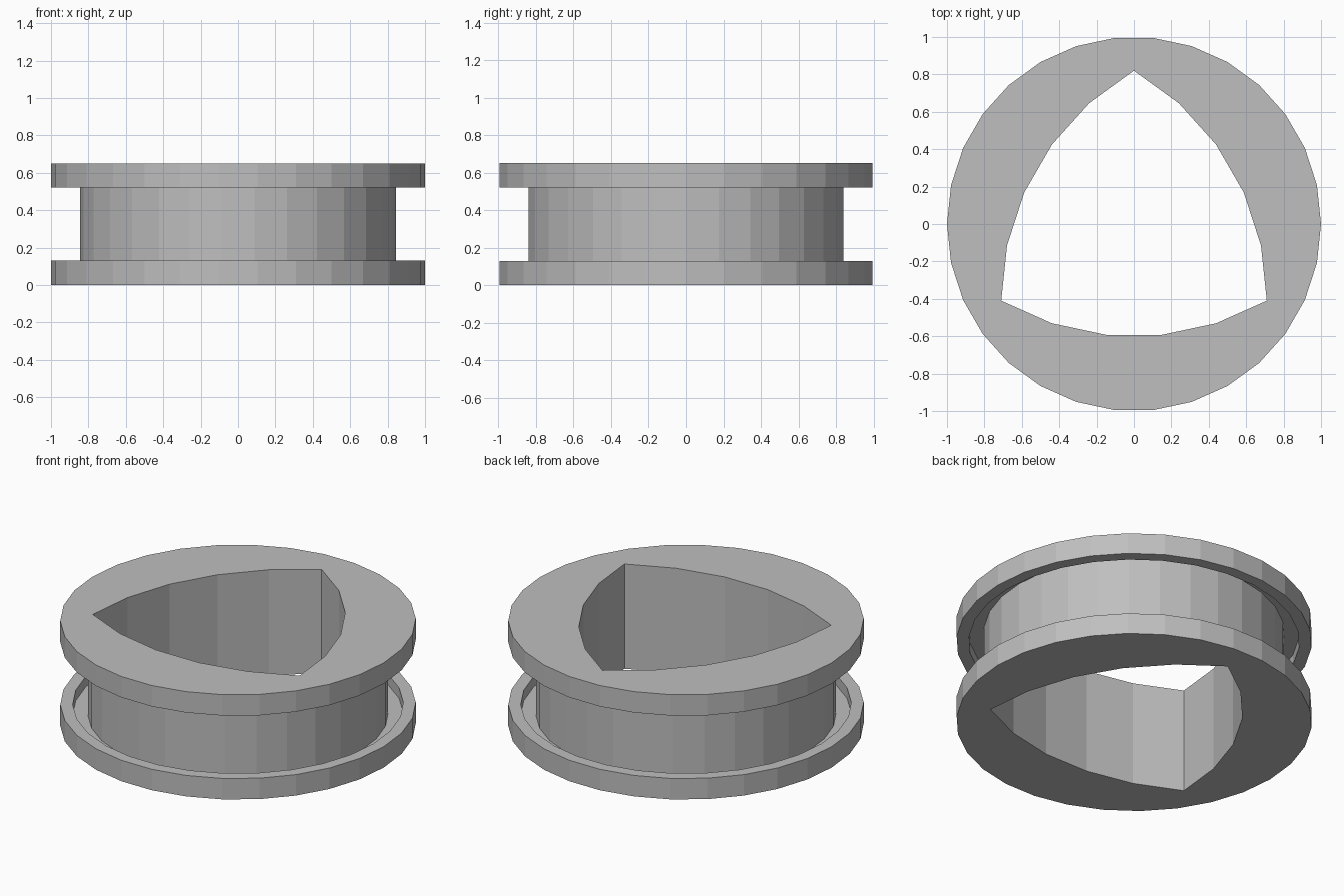
import bpy
import bmesh
from math import cos, sin, radians, sqrt

cube = bpy.data.objects.get("Cube")
if cube:
    bpy.data.objects.remove(cube, do_unlink=True)

STEP = 12            # degrees per facet on every arc
HEIGHT = 0.65
FLANGE = 0.13        # flange thickness
RECESS = 0.065       # depth of the groove inside each flange lip
RIM, LIP, CORE = 1.0, 0.93, 0.845
HOLE = 0.82          # corner radius of the rounded-triangle bore

grey = bpy.data.materials.new("plain grey")
grey.use_nodes = True
colour = (0.52, 0.52, 0.52, 1)
grey.diffuse_color = colour
grey.node_tree.nodes["Principled BSDF"].inputs["Base Color"].default_value = colour


def loft(name, rings):
    """Skin a stack of closed rings and cap both ends."""
    bm = bmesh.new()
    loops = [[bm.verts.new(p) for p in ring] for ring in rings]
    n = len(loops[0])
    for a, b in zip(loops, loops[1:]):
        for i in range(n):
            j = (i + 1) % n
            bm.faces.new((a[i], a[j], b[j], b[i]))
    bm.faces.new(loops[0][::-1])
    bm.faces.new(loops[-1])
    bmesh.ops.recalc_face_normals(bm, faces=bm.faces)
    mesh = bpy.data.meshes.new(name)
    bm.to_mesh(mesh)
    bm.free()
    mesh.materials.append(grey)
    obj = bpy.data.objects.new(name, mesh)
    bpy.context.collection.objects.link(obj)
    return obj


def circle(r, z):
    return [(r * cos(radians(a)), r * sin(radians(a)), z) for a in range(0, 360, STEP)]


def rounded_triangle(z):
    """Three arcs, each centred on the opposite corner."""
    side = HOLE * sqrt(3)
    points = []
    for corner in (210, 330, 90):
        cx, cy = HOLE * cos(radians(corner)), HOLE * sin(radians(corner))
        for a in range(corner - 210, corner - 150, STEP):
            points.append((cx + side * cos(radians(a)), cy + side * sin(radians(a)), z))
    return points


# Spool: lower half of the profile, mirrored for the upper half
lower = [(RIM, 0), (RIM, FLANGE), (LIP, FLANGE), (LIP, FLANGE - RECESS), (CORE, FLANGE - RECESS)]
profile = lower + [(r, HEIGHT - z) for r, z in reversed(lower)]
spool = loft("spool_body", [circle(r, z) for r, z in profile])

# Bore through the middle
cutter = loft("bore_cutter", [rounded_triangle(z) for z in (-0.2, HEIGHT + 0.2)])
cutter.hide_render = True
cut = spool.modifiers.new("bore", "BOOLEAN")
cut.operation = "DIFFERENCE"
cut.solver = "EXACT"
cut.object = cutter
bpy.context.view_layer.objects.active = spool
bpy.ops.object.modifier_apply(modifier=cut.name)
bpy.data.objects.remove(cutter, do_unlink=True)
